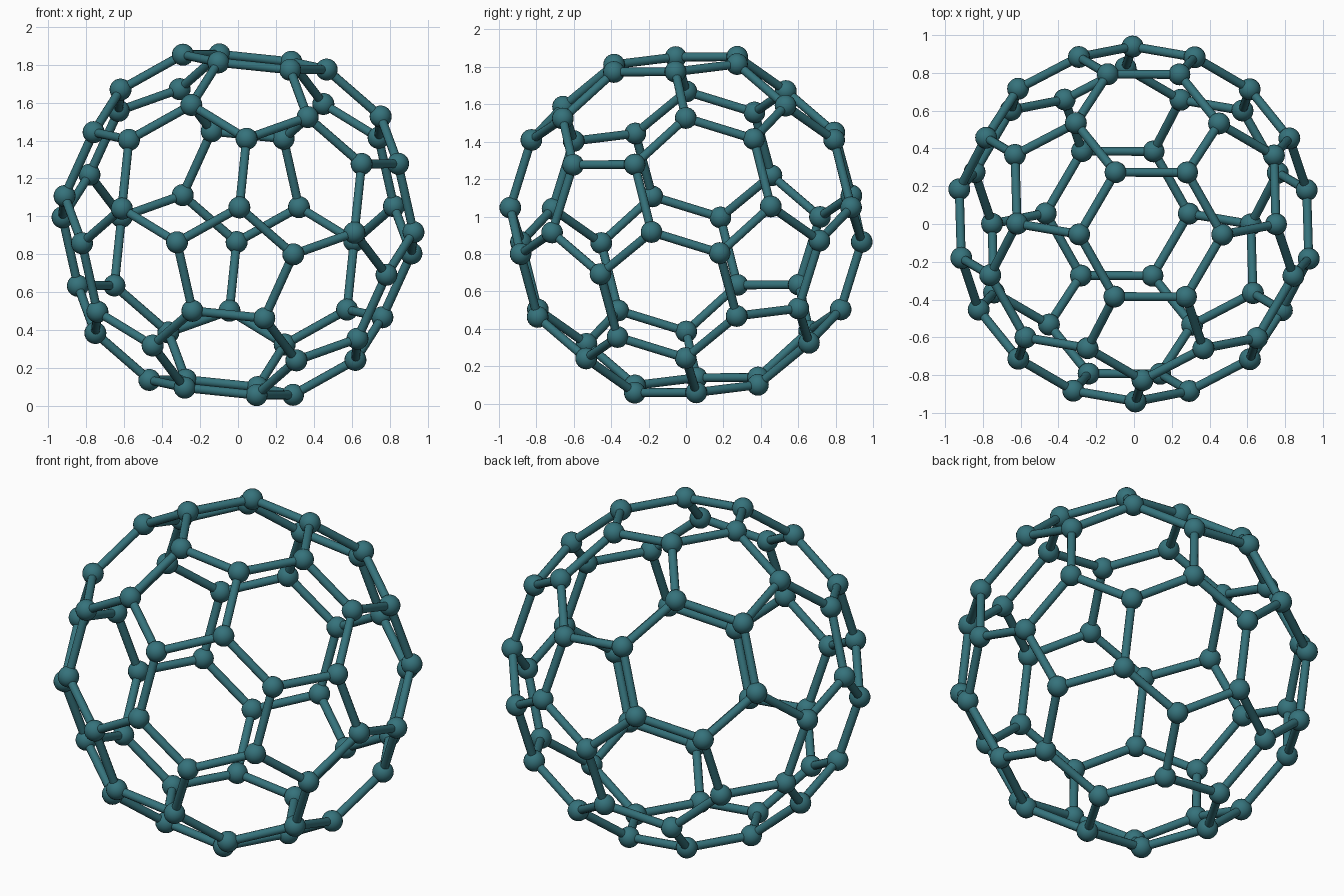
import bpy, bmesh, math
from mathutils import Vector, Matrix

if "Cube" in bpy.data.objects:
    bpy.data.objects.remove(bpy.data.objects["Cube"])

R, BALL, ROD = 0.944, 0.058, 0.0235   # joint distance from centre, ball radius, rod radius
teal = bpy.data.materials.new("teal")
teal.diffuse_color = (0.036, 0.17, 0.20, 1)
teal.use_nodes = True
teal.node_tree.nodes["Principled BSDF"].inputs["Base Color"].default_value = teal.diffuse_color

# Icosahedron aimed so one face (a hexagon once truncated) tilts near the top
bm = bmesh.new()
bmesh.ops.create_icosphere(bm, subdivisions=1, radius=1)
bm.faces.ensure_lookup_table()
face = bm.faces[0]


def frame(normal, along):
    n = normal.normalized()
    u = (along - n * along.dot(n)).normalized()
    return Matrix((u, n.cross(u), n)).transposed()


P, Q, S = [v.co.copy() for v in face.verts]
source = frame(P + Q + S, Q - P)
if source.col[1].dot(S - P) > 0:      # third corner must point towards the front
    source = frame(P + Q + S, P - Q)
target = frame(Vector((0.089, -0.056, 0.861)), Vector((1.513, -0.003, -0.163)))
turn = target @ source.transposed()

# Truncated corners: one joint near each end of every icosahedron edge
joints = []
for e in bm.edges:
    a, b = (v.co for v in e.verts)
    joints += [turn @ (2 * a + b).normalized() * R, turn @ (a + 2 * b).normalized() * R]
bm.free()
rest = Vector((0, 0, BALL - min(p.z for p in joints)))
joints = [p + rest for p in joints]
edge = R / 2.478
links = [(p, q) for i, p in enumerate(joints) for q in joints[i + 1:]
         if (p - q).length < edge * 1.1]


def finish(name, bm):
    mesh = bpy.data.meshes.new(name)
    bm.to_mesh(mesh)
    bm.free()
    mesh.materials.append(teal)
    ob = bpy.data.objects.new(name, mesh)
    bpy.context.collection.objects.link(ob)
    bpy.ops.object.select_all(action='DESELECT')
    ob.select_set(True)
    bpy.context.view_layer.objects.active = ob
    bpy.ops.object.shade_smooth_by_angle(angle=math.radians(40))


# Joint balls
bm = bmesh.new()
for p in joints:
    bmesh.ops.create_uvsphere(bm, u_segments=20, v_segments=12, radius=BALL,
                              matrix=Matrix.Translation(p))
finish("joint_balls", bm)

# Connecting rods
bm = bmesh.new()
for p, q in links:
    d = q - p
    m = Matrix.Translation((p + q) / 2) @ d.to_track_quat('Z', 'Y').to_matrix().to_4x4()
    bmesh.ops.create_cone(bm, cap_ends=True, segments=12, radius1=ROD, radius2=ROD,
                          depth=d.length, matrix=m)
finish("connecting_rods", bm)
